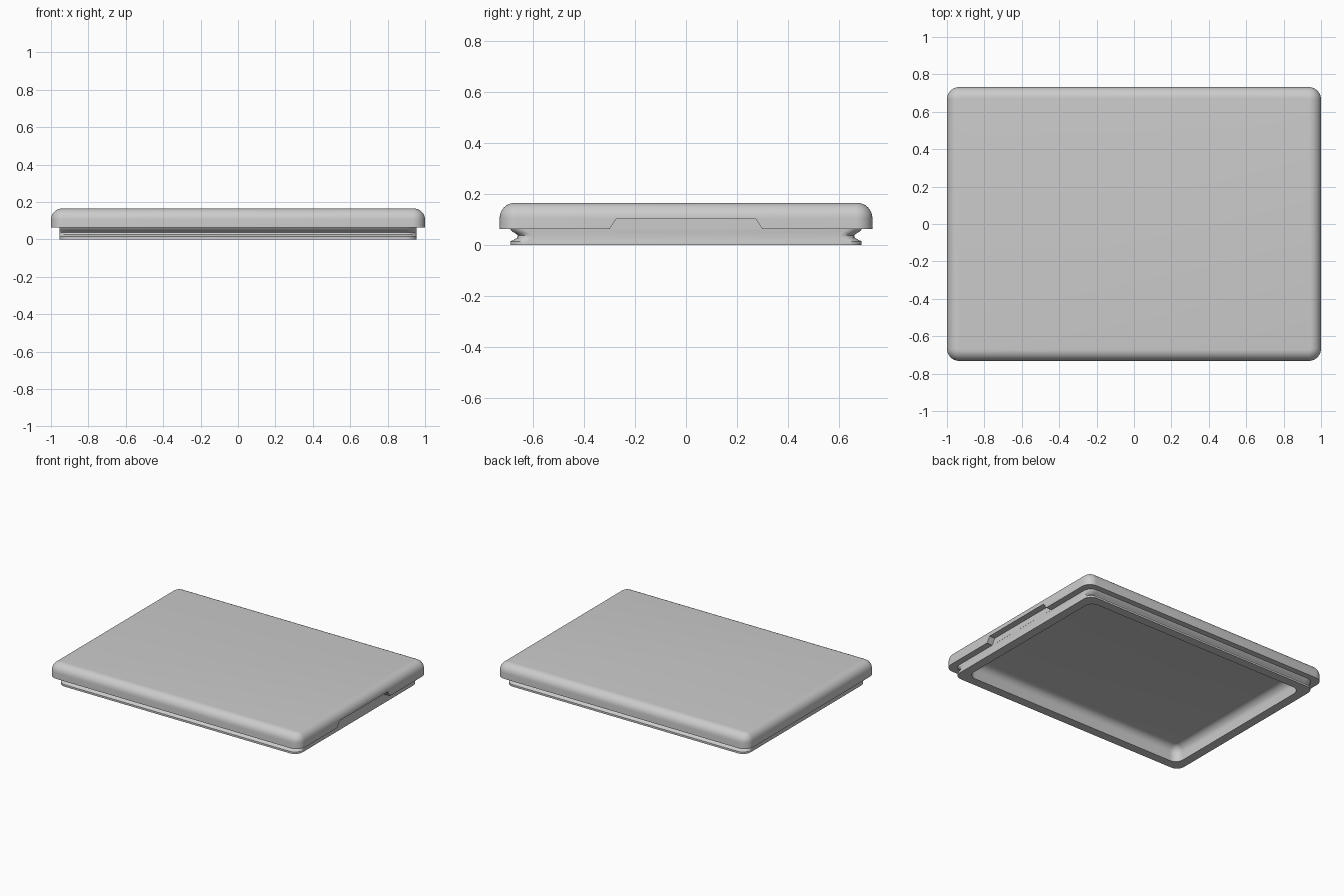
import bpy
import bmesh
from math import sin, cos, pi, radians

cube = bpy.data.objects.get("Cube")
if cube:
    bpy.data.objects.remove(cube, do_unlink=True)

grey = bpy.data.materials.new("plain grey")
grey.use_nodes = True
colour = (0.6, 0.6, 0.6, 1)
grey.diffuse_color = colour
grey.node_tree.nodes["Principled BSDF"].inputs["Base Color"].default_value = colour

CORNER_STEPS = 8
FILLET_STEPS = 8


def rounded_ring(bm, hx, hy, radius, z):
    """One closed loop of vertices around a rounded rectangle."""
    ring = []
    for q, (sx, sy) in enumerate([(1, 1), (-1, 1), (-1, -1), (1, -1)]):
        for i in range(CORNER_STEPS + 1):
            a = (q + i / CORNER_STEPS) * pi / 2
            ring.append(bm.verts.new((sx * (hx - radius) + radius * cos(a),
                                      sy * (hy - radius) + radius * sin(a), z)))
    return ring


def add_object(name, bm):
    bmesh.ops.recalc_face_normals(bm, faces=bm.faces)
    mesh = bpy.data.meshes.new(name)
    bm.to_mesh(mesh)
    bm.free()
    obj = bpy.data.objects.new(name, mesh)
    mesh.materials.append(grey)
    bpy.context.collection.objects.link(obj)
    return obj


def fillet(hx, hy, corner, z_top, r):
    """Sections from a vertical wall inward to a flat at z_top."""
    for i in range(FILLET_STEPS + 1):
        a = i / FILLET_STEPS * pi / 2
        inset = r * (1 - cos(a))
        yield hx - inset, hy - inset, corner - inset, z_top - r + r * sin(a)


# Outer cover: flat top, rounded rim and overhanging skirt
TOP, SKIRT = 0.165, 0.062
sections = list(fillet(1.0, 0.732, 0.066, TOP, 0.06))[::-1]
sections.append((1.0, 0.732, 0.066, SKIRT))

# Plug: groove runs along the front and back only
groove = [(SKIRT, 0.69), (0.054, 0.685), (0.045, 0.67), (0.036, 0.66),
          (0.027, 0.664), (0.018, 0.68), (0.014, 0.69), (0, 0.69)]
sections += [(0.955, hy, 0.06, z) for z, hy in groove]

# Hollow underside with a filleted ceiling
sections.append((0.89, 0.625, 0.06, 0))
sections += list(fillet(0.89, 0.625, 0.06, 0.11, 0.055))

bm = bmesh.new()
rings = [rounded_ring(bm, *s) for s in sections]
for a, b in zip(rings, rings[1:]):
    for i in range(len(a)):
        j = (i + 1) % len(a)
        bm.faces.new((a[i], a[j], b[j], b[i]))
bm.faces.new(rings[0])
bm.faces.new(rings[-1])
lid = add_object("lid", bm)

# Finger notch in the skirt on the left side
bm = bmesh.new()
outline = [(-0.326, 0.022), (0.326, 0.022), (0.274, 0.102), (-0.274, 0.102)]
ends = [[bm.verts.new((x, y, z)) for y, z in outline] for x in (0.9555, 1.1)]
for end in ends:
    bm.faces.new(end)
for i in range(4):
    j = (i + 1) % 4
    bm.faces.new((ends[0][i], ends[0][j], ends[1][j], ends[1][i]))
cutter = add_object("notch_cutter", bm)

cut = lid.modifiers.new("notch", 'BOOLEAN')
cut.operation = 'DIFFERENCE'
cut.solver = 'EXACT'
cut.object = cutter
bpy.ops.object.select_all(action='DESELECT')
lid.select_set(True)
bpy.context.view_layer.objects.active = lid
bpy.ops.object.modifier_apply(modifier=cut.name)
bpy.data.objects.remove(cutter, do_unlink=True)
bpy.ops.object.shade_smooth_by_angle(angle=radians(30))
